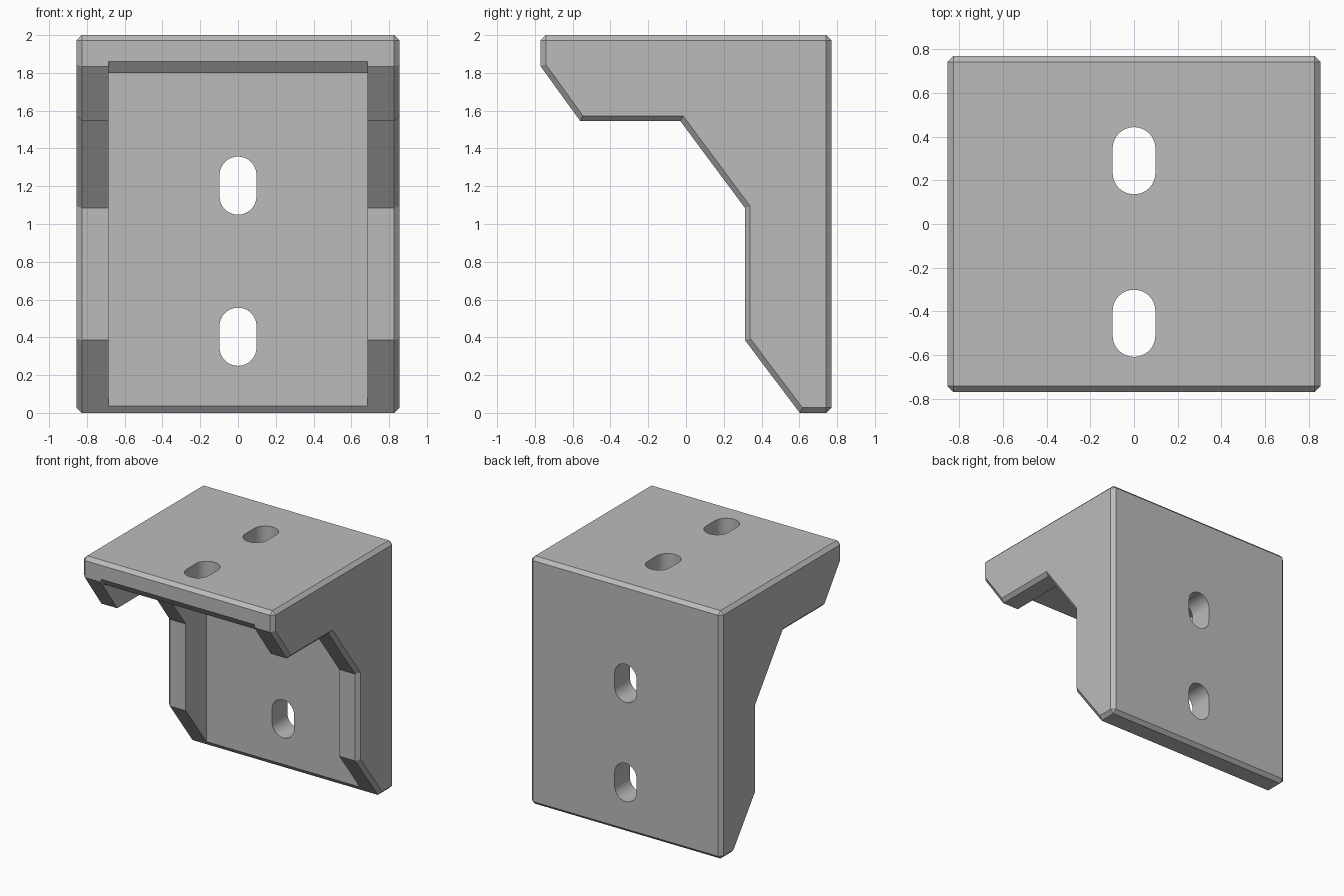
import bpy, bmesh
from math import cos, sin, pi, radians
from mathutils import Matrix

cube = bpy.data.objects.get("Cube")
if cube:
    bpy.data.objects.remove(cube, do_unlink=True)

HALF_W, HALF_D, TOP = 0.855, 0.77, 2.0
INNER_W, CHAMFER = 0.685, 0.028

grey = bpy.data.materials.new("plain grey")
grey.use_nodes = True
colour = (0.5, 0.5, 0.5, 1)
grey.diffuse_color = colour
grey.node_tree.nodes["Principled BSDF"].inputs["Base Color"].default_value = colour


def prism(name, points, depth, chamfer_rule=None, matrix=Matrix()):
    """Extrude a closed outline by +-depth along x, optionally chamfering edges."""
    bm = bmesh.new()
    face = bm.faces.new([bm.verts.new((-depth, y, z)) for y, z in points])
    out = bmesh.ops.extrude_face_region(bm, geom=[face])
    moved = [v for v in out["geom"] if isinstance(v, bmesh.types.BMVert)]
    bmesh.ops.translate(bm, verts=moved, vec=(2 * depth, 0, 0))
    bmesh.ops.recalc_face_normals(bm, faces=bm.faces[:])
    if chamfer_rule:
        edges = [e for e in bm.edges if chamfer_rule(e)]
        bmesh.ops.bevel(bm, geom=edges, offset=CHAMFER, segments=1,
                        profile=0.5, affect='EDGES')
    bm.transform(matrix)
    mesh = bpy.data.meshes.new(name)
    bm.to_mesh(mesh)
    bm.free()
    mesh.materials.append(grey)
    obj = bpy.data.objects.new(name, mesh)
    bpy.context.collection.objects.link(obj)
    return obj


def outer_edge(e):
    """Rim of both side faces, plus the long edges of the top and back."""
    a, b = (v.co for v in e.verts)
    if abs(a.x - b.x) < 1e-4:
        return True
    top = a.z > TOP - 1e-4
    back_bottom = a.z < 1e-4 and a.y > HALF_D - 1e-4
    return top or back_bottom


def cut(target, cutter):
    mod = target.modifiers.new("cut", 'BOOLEAN')
    mod.operation, mod.solver, mod.object = 'DIFFERENCE', 'EXACT', cutter
    bpy.ops.object.modifier_apply(modifier=mod.name)
    bpy.data.objects.remove(cutter, do_unlink=True)


# Bracket body with stepped side profile
side_profile = [(HALF_D, 0), (HALF_D, TOP), (-HALF_D, TOP), (-HALF_D, 1.835),
                (-0.56, 1.545), (-0.03, 1.545), (0.312, 1.085),
                (0.312, 0.385), (0.602, 0)]
bracket = prism("corner_bracket", side_profile, HALF_W, outer_edge)
bpy.context.view_layer.objects.active = bracket
bracket.select_set(True)

# Pocket between the two side walls
pocket = [(0.575, -0.1), (0.575, 1.8), (-0.725, 1.8), (-HALF_D, 1.86),
          (-0.8, 1.9), (-0.8, -0.1)]
cut(bracket, prism("pocket_cutter", pocket, INNER_W))

# Rounded screw slots: outline runs along local z, extruded along local x
R, STRAIGHT = 0.098, 0.056
slot = []
for start, shift in ((0, STRAIGHT), (pi, -STRAIGHT)):
    for i in range(17):
        a = start + pi * i / 16
        slot.append((R * cos(a), shift + R * sin(a)))

through_back = Matrix.Rotation(pi / 2, 4, 'Z')
through_top = Matrix.Rotation(pi / 2, 4, 'X') @ through_back
for z in (0.403, 1.203):
    place = Matrix.Translation((0, 0.67, z)) @ through_back
    cut(bracket, prism("slot_cutter", slot, 0.15, matrix=place))
for y in (-0.455, 0.29):
    place = Matrix.Translation((0, y, 1.9)) @ through_top
    cut(bracket, prism("slot_cutter", slot, 0.15, matrix=place))

bpy.ops.object.shade_smooth_by_angle(angle=radians(25))
